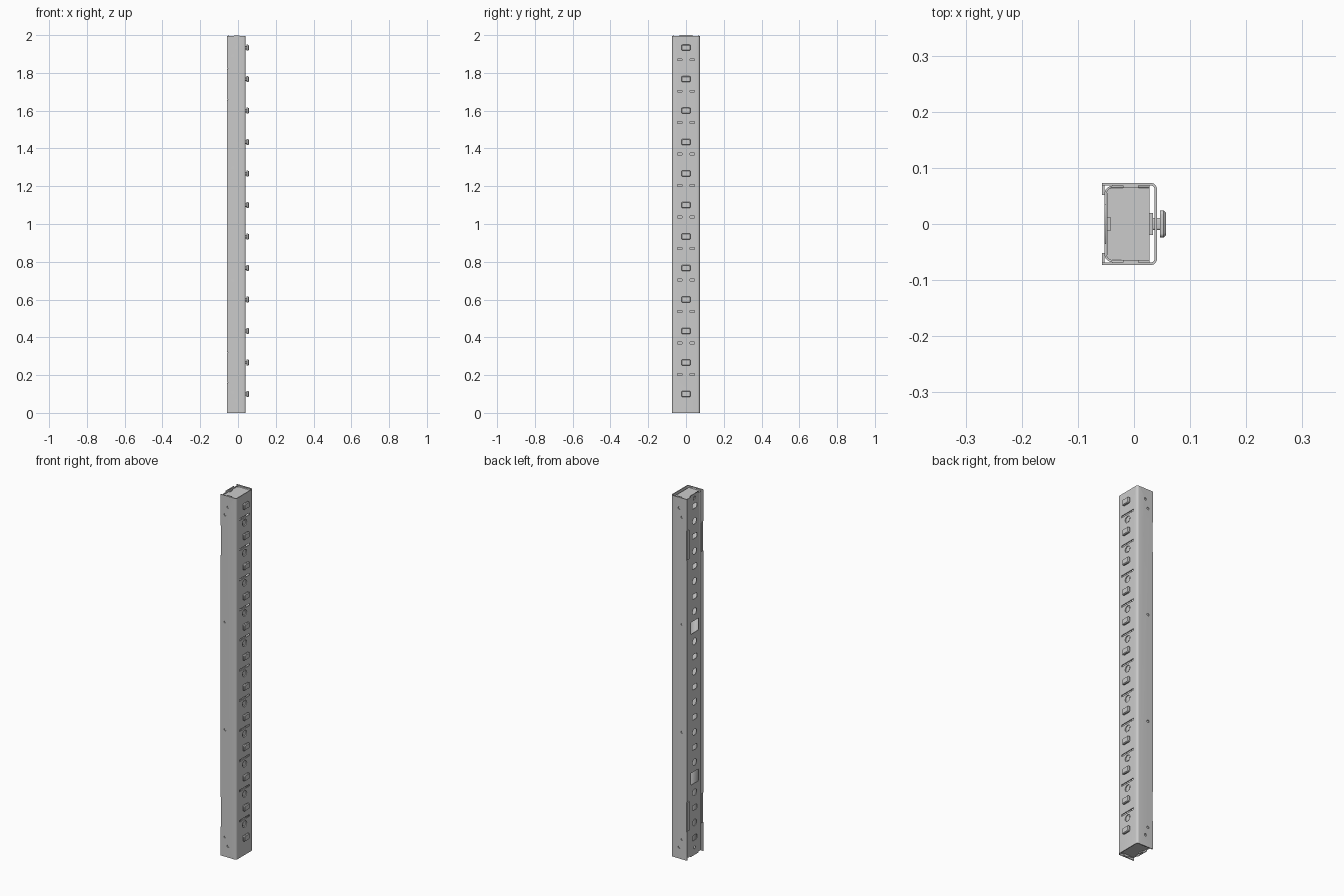
import bpy, bmesh, math
from mathutils import Matrix, Vector

if "Cube" in bpy.data.objects:
    bpy.data.objects.remove(bpy.data.objects["Cube"])

PITCH = 11 / 66  # vertical spacing of the hooks


def finish(name, bm, angle=35):
    bmesh.ops.recalc_face_normals(bm, faces=bm.faces)
    me = bpy.data.meshes.new(name)
    bm.to_mesh(me)
    bm.free()
    ob = bpy.data.objects.new(name, me)
    bpy.context.collection.objects.link(ob)
    bpy.context.view_layer.objects.active = ob
    bpy.ops.object.select_all(action='DESELECT')
    ob.select_set(True)
    bpy.ops.object.shade_smooth_by_angle(angle=math.radians(angle))
    return ob


def box(bm, x0, x1, y0, y1, z0, z1):
    m = Matrix.Translation(((x0 + x1) / 2, (y0 + y1) / 2, (z0 + z1) / 2))
    m = m @ Matrix.Diagonal((x1 - x0, y1 - y0, z1 - z0, 1))
    bmesh.ops.create_cube(bm, size=1, matrix=m)


def rod(bm, centre, r, depth, axis, seg=20):
    rot = Matrix.Rotation(math.pi / 2, 4, 'Y' if axis == 'X' else 'X')
    bmesh.ops.create_cone(bm, cap_ends=True, segments=seg, radius1=r, radius2=r,
                          depth=depth, matrix=Matrix.Translation(centre) @ rot)


def rounded_prism(bm, x0, x1, hy, z, hz, r, seg=4):
    """Rounded rectangle in the y-z plane, extruded along x."""
    pts = []
    for k, (sy, sz) in enumerate([(1, 1), (-1, 1), (-1, -1), (1, -1)]):
        for i in range(seg + 1):
            a = math.pi / 2 * (k + i / seg)
            pts.append((x0, sy * (hy - r) + r * math.cos(a),
                        z + sz * (hz - r) + r * math.sin(a)))
    f = bm.faces.new([bm.verts.new(p) for p in pts])
    g = bmesh.ops.extrude_face_region(bm, geom=[f])
    top = [v for v in g['geom'] if isinstance(v, bmesh.types.BMVert)]
    bmesh.ops.translate(bm, verts=top, vec=(x1 - x0, 0, 0))
    return top


def channel(name, x_open, x_web, hy, t, r, z0, z1):
    """U channel along z with rounded web corners."""
    s = 1 if x_web > x_open else -1

    def path(off):
        rr, h, xw = r - off, hy - off, x_web - s * off
        p = [(x_open, -h)]
        for c in (-1, 1):
            for i in range(7):
                a = math.pi / 2 * i / 6
                a = a if c < 0 else math.pi / 2 - a
                p.append((xw - s * rr + s * rr * math.sin(a),
                          c * (h - rr + rr * math.cos(a))))
        return p + [(x_open, h)]
    bm = bmesh.new()
    loop = path(0) + path(t)[::-1]
    f = bm.faces.new([bm.verts.new((x, y, z0)) for x, y in loop])
    g = bmesh.ops.extrude_face_region(bm, geom=[f])
    bmesh.ops.translate(bm, vec=(0, 0, z1 - z0),
                        verts=[v for v in g['geom'] if isinstance(v, bmesh.types.BMVert)])
    return finish(name, bm)


def cut(ob, bm):
    cutter = finish("cutter", bm)
    cutter.hide_render = True
    m = ob.modifiers.new("holes", 'BOOLEAN')
    m.operation, m.solver, m.object = 'DIFFERENCE', 'EXACT', cutter
    bpy.context.view_layer.objects.active = ob
    # holes go before the smoothing modifier, if there is one
    bpy.ops.object.modifier_move_to_index(modifier="holes", index=0)
    bpy.ops.object.modifier_apply(modifier="holes")
    bpy.data.objects.remove(cutter)


# Outer channel with slits and round holes in the web, screw holes in the sides
outer = channel("outer_channel", -0.057, 0.041, 0.0735, 0.0045, 0.012, 0, 1.996)
c = bmesh.new()
for i in range(11):
    rod(c, (0.04, 0, 0.17 + i * PITCH), 0.018, 0.03, 'X', 24)
    box(c, 0.03, 0.05, -0.044, 0.044, 0.198 + i * PITCH, 0.208 + i * PITCH)
for y in (-0.073, 0.073):
    for x, z in [(-0.01, 1.937), (-0.027, 1.89), (-0.027, 1.298),
                 (-0.027, 0.702), (-0.027, 0.11), (-0.01, 0.063)]:
        rod(c, (x, y, z), 0.007, 0.008, 'Y', 14)
    for z in (0.24, 1.74):
        box(c, -0.07, -0.054, y - 0.01, y + 0.01, z - 0.083, z + 0.083)
cut(outer, c)

# Inner channel: back panel with alternating holes and two square windows
inner = channel("inner_channel", 0.028, -0.053, 0.0685, 0.004, 0.016, 0.004, 2.0)
c = bmesh.new()
for i in range(23):
    z = 0.1 + i * PITCH / 2
    if i in (4, 14):
        rounded_prism(c, -0.06, -0.045, 0.034, z, 0.033, 0.004)
    elif i % 2:
        rod(c, (-0.052, 0, z), 0.018, 0.014, 'X', 24)
    else:
        rounded_prism(c, -0.06, -0.045, 0.02, z, 0.014, 0.008)
for z in (0.045, 1.978):
    rod(c, (-0.052, 0, z), 0.008, 0.014, 'X', 16)
for s in (-1, 1):
    y = sorted((s * 0.035, s * 0.09))
    box(c, -0.08, 0.06, *y, 1.992, 2.02)
    box(c, -0.08, 0.06, *y, -0.02, 0.01)
cut(inner, c)

# End caps closing the channel, each with a turned lip and a small locating tab
for name, z, d in (("top_cap", 1.986, 1), ("bottom_cap", 0.014, -1)):
    bm = bmesh.new()
    box(bm, -0.048, 0.028, -0.064, 0.064, z - 0.002, z + 0.002)
    for s in (-1, 1):
        box(bm, -0.02, 0.008, *sorted((s * 0.0645, s * 0.069)), *sorted((z - d * 0.02, z + d * 0.012)))
    box(bm, -0.048, -0.041, -0.012, 0.012, *sorted((z - d * 0.02, z + d * 0.008)))
    finish(name, bm)

# Retaining strips in the rear corners
bm = bmesh.new()
for s in (-1, 1):
    for z in (0.24, 1.74):
        box(bm, -0.057, -0.053, *sorted((s * 0.052, s * 0.0688)), z - 0.08, z + 0.08)
finish("retaining_strips", bm)

# Sliding bar behind the web that carries the hooks
bm = bmesh.new()
box(bm, 0.028, 0.0335, -0.02, 0.02, 0.06, 1.96)
finish("slide_bar", bm)

# Stud discs seen through the round holes
bm = bmesh.new()
for i in range(11):
    rod(bm, (0.0345, 0, 0.17 + i * PITCH), 0.011, 0.004, 'X', 20)
finish("studs", bm)

# Hooks: neck plus rounded head with a chamfered face
bm = bmesh.new()
for i in range(12):
    z = 0.1 + i * PITCH
    rounded_prism(bm, 0.033, 0.047, 0.011, z, 0.009, 0.004)
    rounded_prism(bm, 0.046, 0.053, 0.024, z, 0.016, 0.007)
    rim = rounded_prism(bm, 0.053, 0.057, 0.024, z, 0.016, 0.007)
    for v in rim:
        v.co = Vector((v.co.x, v.co.y * 0.85, z + (v.co.z - z) * 0.8))
finish("hooks", bm)
